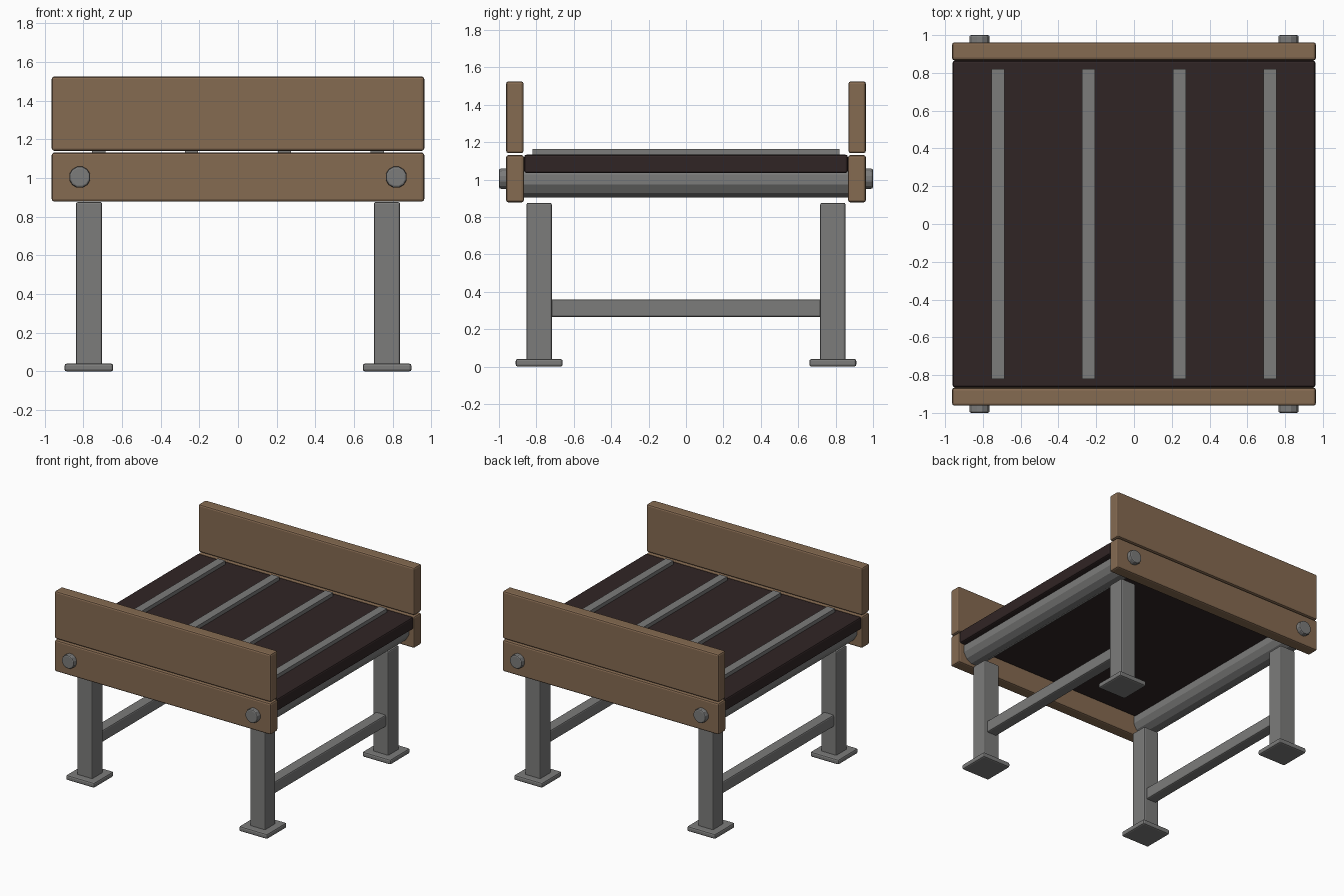
import bpy, math

if "Cube" in bpy.data.objects:
    bpy.data.objects.remove(bpy.data.objects["Cube"])


def material(name, rgb):
    m = bpy.data.materials.new(name)
    m.diffuse_color = (*rgb, 1)
    m.use_nodes = True
    m.node_tree.nodes["Principled BSDF"].inputs["Base Color"].default_value = m.diffuse_color
    return m


WOOD = material("brown wood", (0.235, 0.145, 0.083))
METAL = material("grey metal", (0.2, 0.2, 0.197))
RUBBER = material("dark rubber", (0.03, 0.018, 0.018))


def finish(name, mat, bevel, segments=2):
    o = bpy.context.object
    o.name = name
    o.data.materials.append(mat)
    bpy.ops.object.transform_apply(location=False, rotation=True, scale=True)
    if bevel:
        b = o.modifiers.new("bevel", "BEVEL")
        b.width = bevel
        b.segments = segments
        b.limit_method = "ANGLE"
        b.angle_limit = math.radians(40)
    return o


def box(name, x, y, z, mat, bevel=0.01):
    """Box from (min, max) ranges."""
    r = (x, y, z)
    bpy.ops.mesh.primitive_cube_add(size=1, location=[(a + b) / 2 for a, b in r])
    bpy.context.object.scale = [abs(b - a) for a, b in r]
    return finish(name, mat, bevel)


def rod(name, x, y, z, radius, length, sides, mat, bevel=0):
    """Cylinder along y with a flat side facing +x... and down offset by half a facet."""
    bpy.ops.mesh.primitive_cylinder_add(
        vertices=sides, radius=radius, depth=length, location=(x, y, z),
        rotation=(math.pi / 2, 0, 0))
    o = bpy.context.object
    for v in o.data.vertices:  # turn by half a facet
        a = math.pi / sides
        px, py = v.co.x, v.co.y
        v.co.x = px * math.cos(a) - py * math.sin(a)
        v.co.y = px * math.sin(a) + py * math.cos(a)
    return finish(name, mat, bevel)


# belt and its raised slats
box("belt", (-0.96, 0.96), (-0.865, 0.865), (1.035, 1.133), RUBBER, 0.012)
for i, x in enumerate((-0.72, -0.24, 0.24, 0.72)):
    box(f"belt_slat_{i + 1}", (x - 0.034, x + 0.034), (-0.82, 0.82),
        (1.12, 1.163), METAL, 0)

# wooden side rails and guard boards
for s, side in ((-1, "front"), (1, "back")):
    box(f"{side}_rail", (-0.963, 0.963), (s * 0.866, s * 0.962), (0.878, 1.131), WOOD, 0.013)
    box(f"{side}_guard_board", (-0.963, 0.963), (s * 0.868, s * 0.962), (1.141, 1.525), WOOD, 0.013)

for sx, end in ((-1, "left"), (1, "right")):
    # roller and leg brace
    rod(f"{end}_roller", sx * 0.82, 0, 1.0, 0.1, 1.73, 12, METAL)
    box(f"{end}_leg_brace", (sx * 0.77 - 0.045, sx * 0.77 + 0.045), (-0.74, 0.74),
        (0.265, 0.36), METAL, 0.01)
    for sy, side in ((-1, "front"), (1, "back")):
        # leg, foot plate and axle bolt
        box(f"{side}_{end}_leg", (sx * 0.702, sx * 0.838), (sy * 0.717, sy * 0.853),
            (0.01, 0.876), METAL, 0.01)
        box(f"{side}_{end}_foot", (sx * 0.645, sx * 0.897), (sy * 0.659, sy * 0.911),
            (0, 0.041), METAL, 0.012)
        rod(f"{side}_{end}_bolt", sx * 0.818, sy * 0.975, 1.005, 0.056, 0.05, 12, METAL, 0.01)
